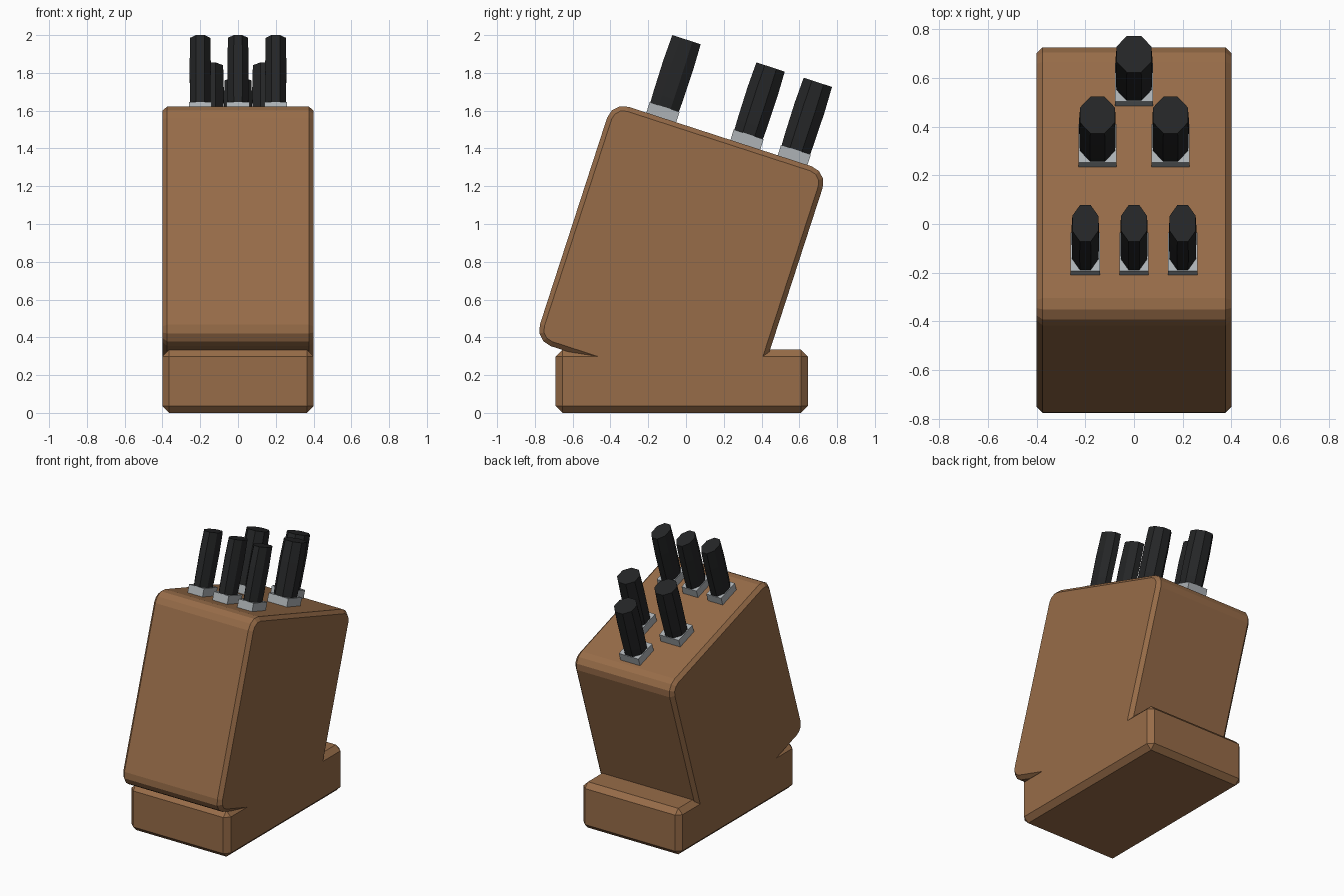
import bpy, bmesh
from math import radians, sin, cos, pi
from mathutils import Matrix

if "Cube" in bpy.data.objects:
    bpy.data.objects.remove(bpy.data.objects["Cube"])

LEAN = Matrix.Rotation(radians(-18), 4, 'X')  # block and knives lean backwards


def material(name, rgb):
    m = bpy.data.materials.new(name)
    m.diffuse_color = (*rgb, 1)
    m.use_nodes = True
    m.node_tree.nodes["Principled BSDF"].inputs["Base Color"].default_value = m.diffuse_color
    return m


WOOD = material("wood", (0.31, 0.15, 0.065))
STEEL = material("steel", (0.42, 0.45, 0.47))
BLACK = material("black_handle", (0.018, 0.019, 0.02))


def finish(name, bm, mat, matrix=Matrix()):
    bmesh.ops.recalc_face_normals(bm, faces=bm.faces)
    me = bpy.data.meshes.new(name)
    bm.to_mesh(me)
    bm.free()
    me.transform(matrix)
    me.materials.append(mat)
    ob = bpy.data.objects.new(name, me)
    bpy.context.collection.objects.link(ob)
    return ob


def loft(name, rings, mat, matrix=Matrix()):
    """Skin a list of equal-length point rings and cap both ends."""
    bm = bmesh.new()
    vs = [[bm.verts.new(p) for p in r] for r in rings]
    n = len(vs[0])
    for a, b in zip(vs, vs[1:]):
        for i in range(n):
            j = (i + 1) % n
            bm.faces.new((a[i], a[j], b[j], b[i]))
    bm.faces.new(vs[0])
    bm.faces.new(vs[-1])
    return finish(name, bm, mat, matrix)


def box(name, lo, hi, mat, matrix=Matrix(), chamfer=0):
    bm = bmesh.new()
    bmesh.ops.create_cube(bm, size=1)
    for v in bm.verts:
        v.co = [(a + b) / 2 + c * (b - a) for a, b, c in zip(lo, hi, v.co)]
    if chamfer:
        bmesh.ops.bevel(bm, geom=bm.edges[:], offset=chamfer, segments=1,
                        affect='EDGES', profile=0.5)
    return finish(name, bm, mat, matrix)


def rounded_ring(x, y0, y1, z0, z1, inset, radius=0.09, seg=3):
    """Rounded rectangle in the YZ plane, shrunk by inset."""
    pts = []
    corners = [(y1 - radius, z1 - radius), (y0 + radius, z1 - radius),
               (y0 + radius, z0 + radius), (y1 - radius, z0 + radius)]
    for k, (cy, cz) in enumerate(corners):
        for s in range(seg + 1):
            a = (k + s / seg) * pi / 2
            pts.append((x, cy + (radius - inset) * cos(a), cz + (radius - inset) * sin(a)))
    return pts


# Base foot
box("base", (-0.4, -0.69, 0), (0.4, 0.645, 0.335), WOOD, chamfer=0.036)

# Leaning block with rounded corners and chamfered side edges
loft("block", [rounded_ring(x, -0.88, 0.32, 0.115, 1.447, i) for x, i in
               ((-0.4, 0.025), (-0.375, 0), (0.375, 0), (0.4, 0.025))], WOOD, LEAN)

# Knives: x, distance along the sloped top, half width
KNIVES = [(-0.2, -0.608, 0.056), (0, -0.608, 0.056), (0.2, -0.608, 0.056),
          (-0.15, -0.14, 0.075), (0.15, -0.14, 0.075), (0, 0.123, 0.075)]
# Handle sections: height, scale
SECTIONS = [(1.49, 0.95), (1.56, 0.98), (1.74, 1.0), (1.88, 0.95)]
for n, (x, y, w) in enumerate(KNIVES, 1):
    box(f"bolster_{n}", (x - w - 0.004, y - 0.083, 1.40), (x + w + 0.004, y + 0.083, 1.505),
        STEEL, LEAN)
    k = 1 / cos(pi / 8)
    rings = [[(x + w * s * k * cos((i + 0.5) * pi / 4),
               y + 0.083 * s * k * sin((i + 0.5) * pi / 4), z) for i in range(8)]
             for z, s in SECTIONS]
    loft(f"handle_{n}", rings, BLACK, LEAN)
